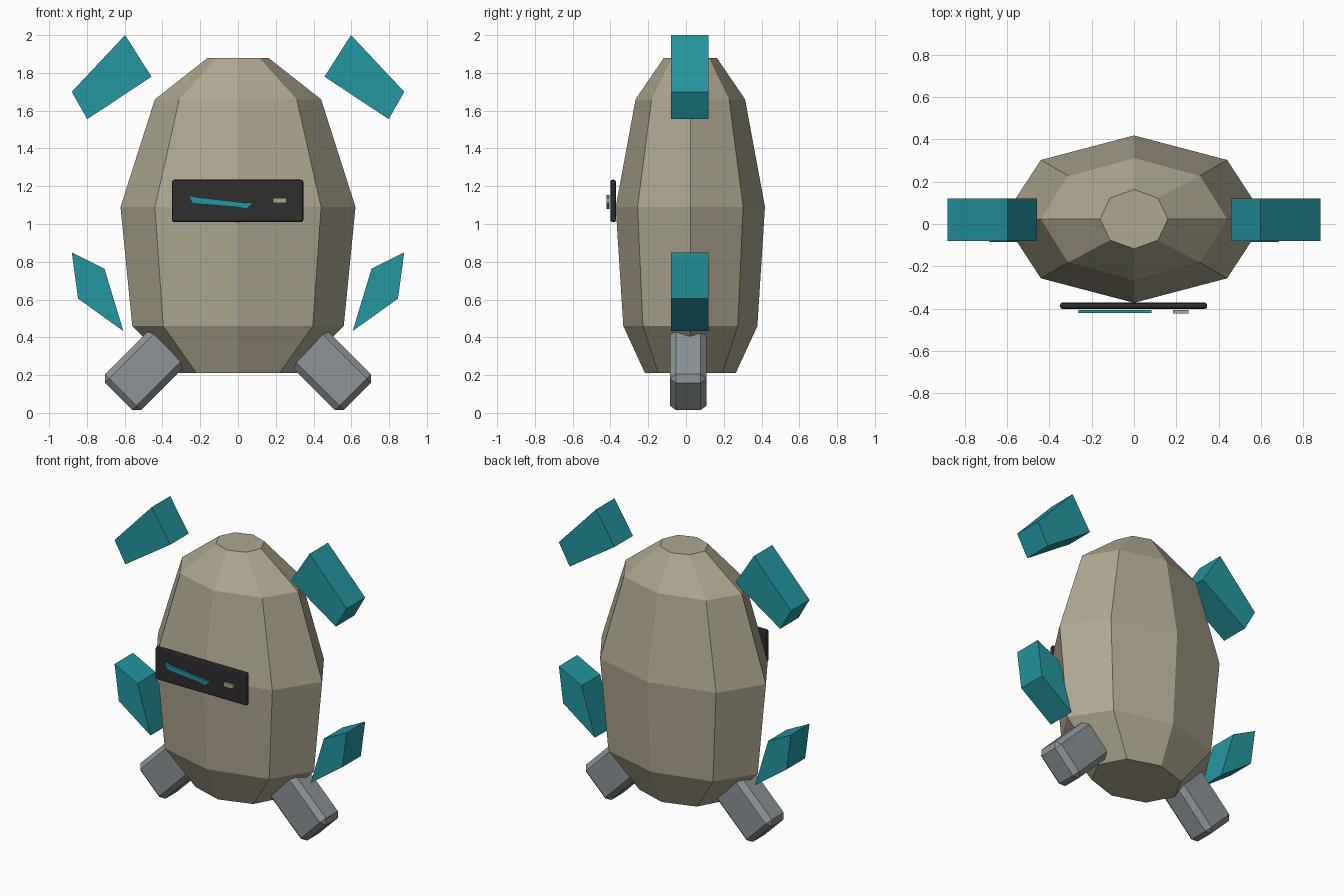
import bpy, bmesh, math
from mathutils import Matrix, Vector

if "Cube" in bpy.data.objects:
    bpy.data.objects.remove(bpy.data.objects["Cube"])


def material(name, r, g, b):
    m = bpy.data.materials.new(name)
    lin = [((c / 255 + 0.055) / 1.055) ** 2.4 for c in (r, g, b)]
    m.diffuse_color = (*lin, 1)
    m.use_nodes = True
    m.node_tree.nodes["Principled BSDF"].inputs["Base Color"].default_value = m.diffuse_color
    return m


SAND = material("sand", 175, 167, 144)
TEAL = material("teal", 36, 150, 161)
GREY = material("steel grey", 140, 148, 151)
DARK = material("near black", 46, 46, 48)


def finish(name, bm, mat):
    bmesh.ops.recalc_face_normals(bm, faces=bm.faces)
    me = bpy.data.meshes.new(name)
    bm.to_mesh(me)
    bm.free()
    me.materials.append(mat)
    ob = bpy.data.objects.new(name, me)
    bpy.context.collection.objects.link(ob)
    return ob


def slab(name, outline, y0, y1, mat, mirror=1):
    """Extrude an (x, z) outline from y0 to y1."""
    bm = bmesh.new()
    face = bm.faces.new([bm.verts.new((x * mirror, y0, z)) for x, z in outline])
    ext = bmesh.ops.extrude_face_region(bm, geom=[face])
    moved = [v for v in ext["geom"] if isinstance(v, bmesh.types.BMVert)]
    bmesh.ops.translate(bm, verts=moved, vec=(0, y1 - y0, 0))
    return finish(name, bm, mat)


def bevelled_box(name, size, matrix, bevel, segments, mat):
    bm = bmesh.new()
    bmesh.ops.create_cube(bm, size=1)
    bmesh.ops.scale(bm, vec=size, verts=bm.verts)
    bmesh.ops.bevel(bm, geom=bm.edges[:], offset=bevel, segments=segments,
                    profile=0.5, affect='EDGES')
    bmesh.ops.transform(bm, matrix=matrix, verts=bm.verts)
    return finish(name, bm, mat)


# Faceted egg body: eight-sided elliptical rings (z, x radius, y radius)
RINGS = [(0.21, 0.31, 0.24), (0.46, 0.56, 0.355), (1.09, 0.622, 0.395),
         (1.66, 0.44, 0.29), (1.88, 0.16, 0.14)]
bm = bmesh.new()
loops = []
for z, rx, ry in RINGS:
    loops.append([bm.verts.new((rx * math.cos(i * math.pi / 4),
                                0.023 + ry * math.sin(i * math.pi / 4), z))
                  for i in range(8)])
for low, high in zip(loops, loops[1:]):
    for i in range(8):
        j = (i + 1) % 8
        bm.faces.new((low[i], low[j], high[j], high[i]))
bm.faces.new(loops[0])
bm.faces.new(loops[-1])
finish("body", bm, SAND)

# Legs, floating ear blocks and floating arm blocks on both sides
EAR = [(0.598, 2.0), (0.458, 1.78), (0.798, 1.555), (0.88, 1.70)]
ARM = [(0.88, 0.85), (0.707, 0.763), (0.607, 0.433), (0.847, 0.605)]
for side, s in (("right", 1), ("left", -1)):
    slab(f"{side}_ear_block", EAR, -0.08, 0.12, TEAL, s)
    slab(f"{side}_arm_block", ARM, -0.08, 0.12, TEAL, s)
    length = 0.45
    offset = length / 2 / math.sqrt(2)
    place = (Matrix.Translation((s * (0.632 - offset), 0.012, 0.087 + offset))
             @ Matrix.Rotation(s * math.radians(45), 4, 'Y'))
    bevelled_box(f"{side}_leg", Vector((length, 0.195, 0.27)), place,
                 0.033, 1, GREY)

# Face screen with a slanted light bar and a small indicator
bevelled_box("face_screen", Vector((0.695, 0.03, 0.225)),
             Matrix.Translation((-0.002, -0.386, 1.122)), 0.012, 2, DARK)
BAR = [(-0.262, 1.153), (-0.225, 1.143), (0.04, 1.112), (0.082, 1.115),
       (0.047, 1.08), (-0.01, 1.09), (-0.22, 1.107), (-0.245, 1.112)]
slab("light_bar", BAR, -0.42, -0.406, TEAL)
slab("indicator", [(0.185, 1.112), (0.257, 1.112), (0.257, 1.138), (0.185, 1.138)],
     -0.422, -0.406, SAND)
